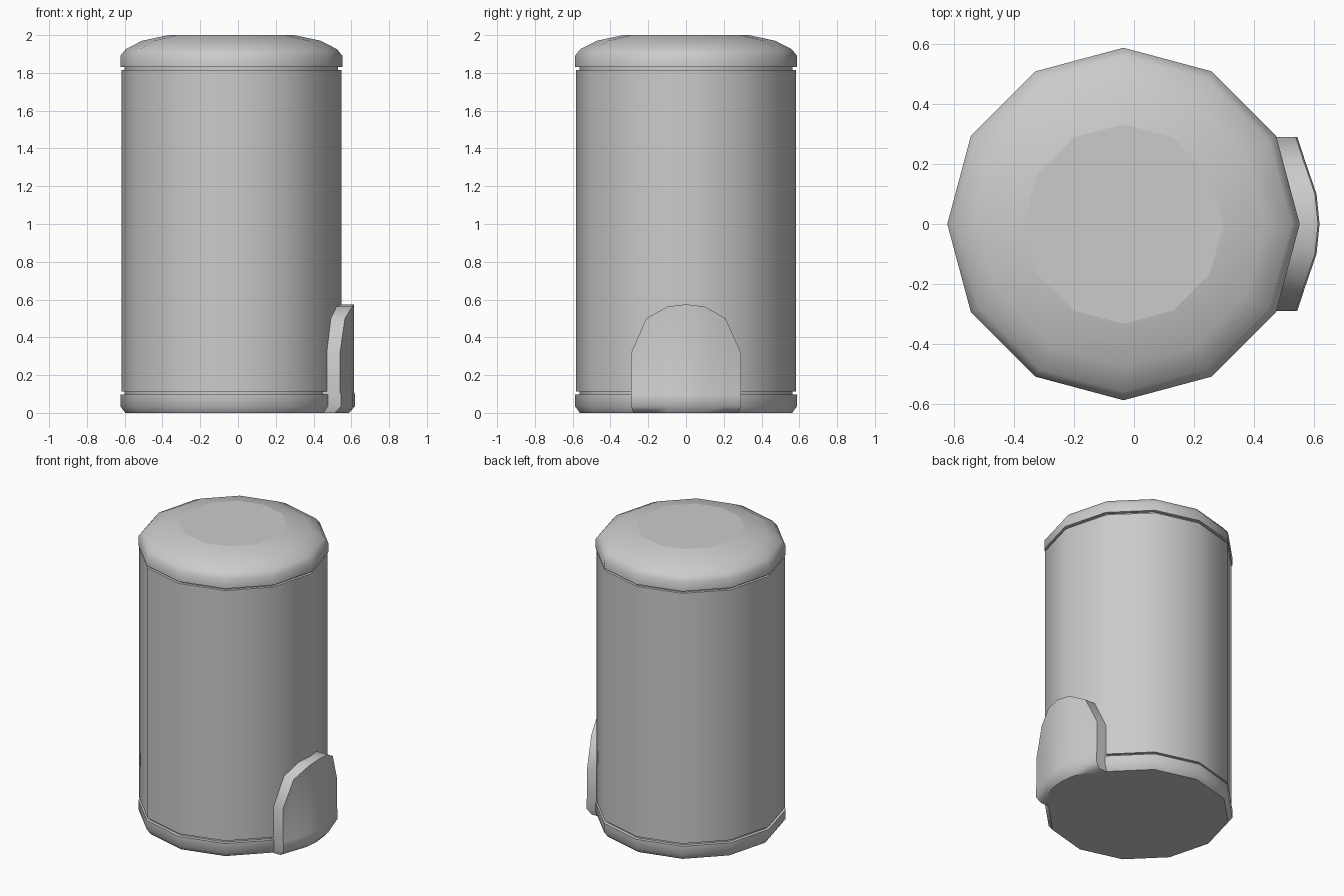
import bpy, bmesh, math

if "Cube" in bpy.data.objects:
    bpy.data.objects.remove(bpy.data.objects["Cube"])

SIDES, CX = 12, -0.035


def finish(name, bm, angle):
    bmesh.ops.recalc_face_normals(bm, faces=bm.faces)
    mesh = bpy.data.meshes.new(name)
    bm.to_mesh(mesh)
    bm.free()
    ob = bpy.data.objects.new(name, mesh)
    bpy.context.collection.objects.link(ob)
    bpy.ops.object.select_all(action='DESELECT')
    ob.select_set(True)
    bpy.context.view_layer.objects.active = ob
    bpy.ops.object.shade_smooth_by_angle(angle=math.radians(angle))
    return ob


def lathe(name, profile):
    """Closed 12-sided turned part from (radius, z) points, with flat caps."""
    bm = bmesh.new()
    rings = []
    for r, z in profile:
        rings.append([bm.verts.new((CX + r * math.cos(a), r * math.sin(a), z))
                      for a in (2 * math.pi * i / SIDES for i in range(SIDES))])
    for lo, hi in zip(rings, rings[1:]):
        for i in range(SIDES):
            j = (i + 1) % SIDES
            bm.faces.new((lo[i], lo[j], hi[j], hi[i]))
    for ring in (rings[0], rings[-1]):
        cap = bm.faces.new(ring)
        for e in cap.edges:
            e.smooth = False
    return finish(name, bm, 42)


# Base ring, main drum, recessed core showing in the seams, and domed lid
lathe("base", [(0.562, 0), (0.588, 0.035), (0.588, 0.097)])
lathe("seam_core", [(0.565, 0.08), (0.565, 1.85)])
lathe("drum", [(0.583, 0.113), (0.583, 1.815)])
lathe("lid", [(0.588, 1.83), (0.588, 1.89), (0.56, 1.925),
              (0.473, 1.97), (0.333, 2.0)])

# Curved pedal guard: columns of (y, outer x, top z), mirrored across y
half = [(0.0, 0.614, 0.575), (0.1, 0.604, 0.562),
        (0.21, 0.566, 0.50), (0.29, 0.540, 0.32)]
columns = [(-y, x, z) for y, x, z in half[:0:-1]] + half
bm = bmesh.new()
outer, inner = [], []
for y, x, top in columns:
    back = 0.553 - 0.27 * abs(y) - 0.03
    levels = [(0, -0.026, 0.96), (0.035, 0.005, 1), (0.097, 0.005, 1),
              (0.113, 0, 1), (top, 0, 1)]
    outer.append([bm.verts.new((x + dx, y * s, z)) for z, dx, s in levels])
    inner.append([bm.verts.new((back, y * s, z)) for z, dx, s in levels])
for grid in (outer, inner):
    for a, b in zip(grid, grid[1:]):
        for k in range(4):
            bm.faces.new((a[k], b[k], b[k + 1], a[k + 1]))
for i in range(len(columns) - 1):
    for k in (0, 4):
        bm.faces.new((outer[i][k], outer[i + 1][k], inner[i + 1][k], inner[i][k]))
for i in (0, -1):
    for k in range(4):
        bm.faces.new((outer[i][k], outer[i][k + 1], inner[i][k + 1], inner[i][k]))
finish("pedal_guard", bm, 48)
